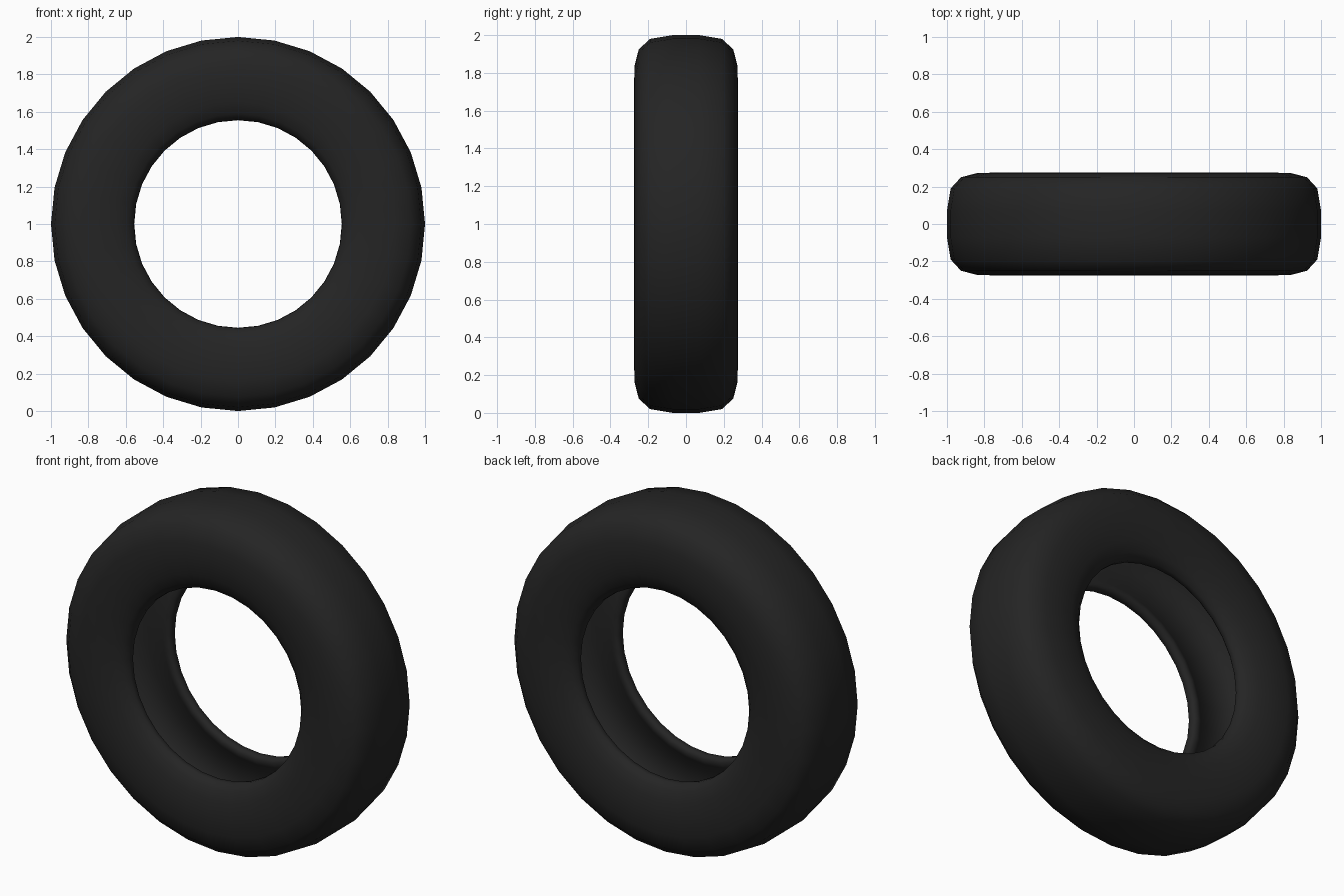
import bpy, bmesh, math

if "Cube" in bpy.data.objects:
    bpy.data.objects.remove(bpy.data.objects["Cube"])

SIDES = 32

rubber = bpy.data.materials.new("black rubber")
rubber.diffuse_color = (0.018, 0.018, 0.018, 1)
rubber.use_nodes = True
rubber.node_tree.nodes["Principled BSDF"].inputs["Base Color"].default_value = rubber.diffuse_color

# Half cross-section as (radius, y): tread centre, shoulder, sidewall, bead, hollow inside
half = [(1.0, 0.07), (0.98, 0.19), (0.925, 0.25), (0.84, 0.272), (0.74, 0.275),
        (0.65, 0.262), (0.59, 0.24), (0.557, 0.21), (0.555, 0.18), (0.575, 0.16),
        (0.61, 0.175), (0.67, 0.205), (0.76, 0.225), (0.85, 0.215), (0.91, 0.17),
        (0.94, 0.06)]
profile = half + [(r, -y) for r, y in reversed(half)]


def lathe(name, profile, sides, material):
    """Spin a closed cross-section round the y axis."""
    bm = bmesh.new()
    rings = []
    for i in range(sides):
        a = 2 * math.pi * i / sides
        rings.append([bm.verts.new((r * math.sin(a), y, 1 + r * math.cos(a)))
                      for r, y in profile])
    n = len(profile)
    for i in range(sides):
        p, q = rings[i], rings[(i + 1) % sides]
        for j in range(n):
            k = (j + 1) % n
            bm.faces.new((p[j], p[k], q[k], q[j])).smooth = True
    bmesh.ops.recalc_face_normals(bm, faces=bm.faces)
    mesh = bpy.data.meshes.new(name)
    bm.to_mesh(mesh)
    bm.free()
    mesh.materials.append(material)
    obj = bpy.data.objects.new(name, mesh)
    bpy.context.collection.objects.link(obj)
    return obj


# Hollow tyre standing upright on the ground
lathe("tyre", profile, SIDES, rubber)
